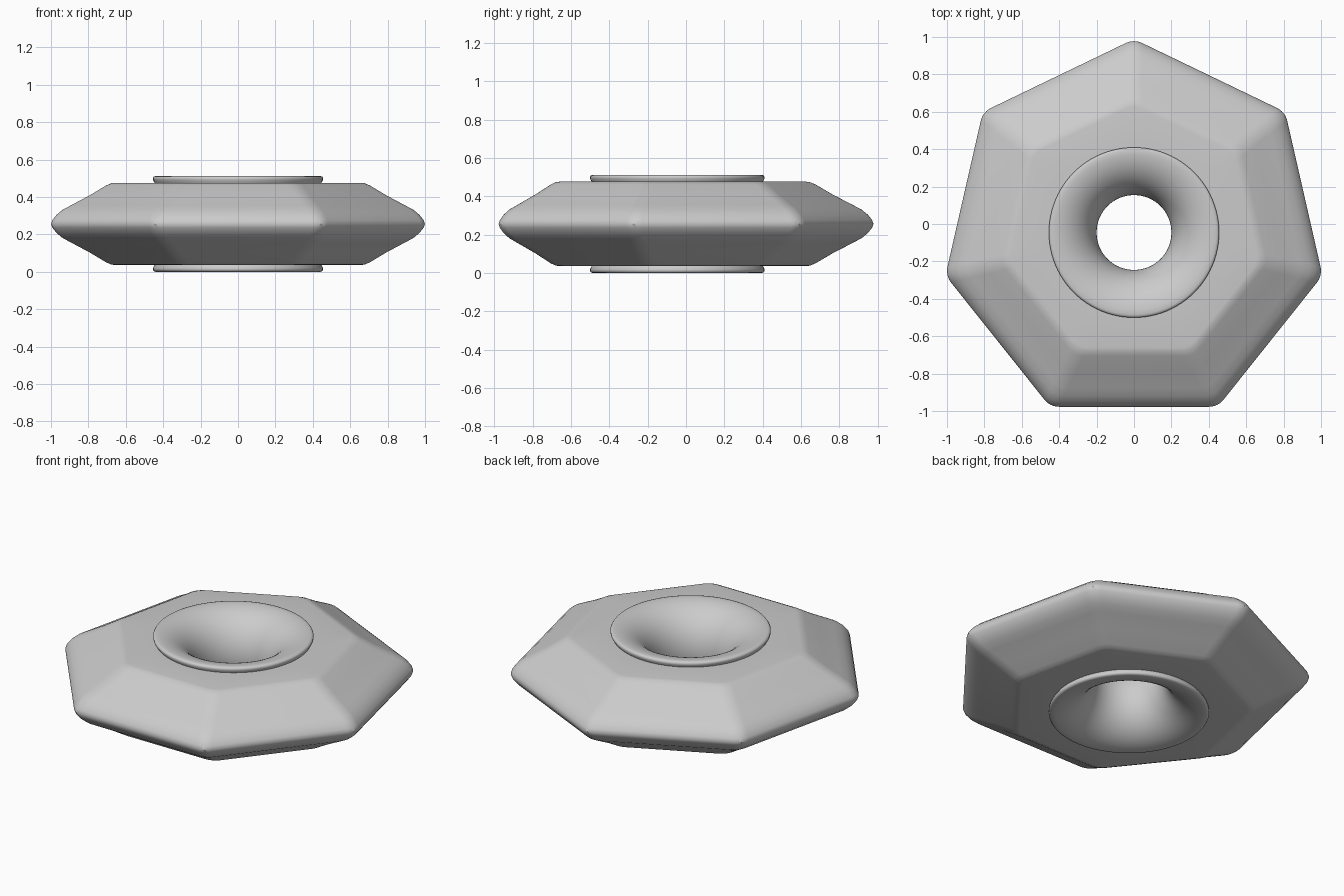
import bpy, bmesh
from math import sin, cos, pi, radians

if "Cube" in bpy.data.objects:
    bpy.data.objects.remove(bpy.data.objects["Cube"])

CY, MID = -0.0455, 0.256      # centre of the ring in y and z


def heptagon(apothem, fillet=0.1, steps=6):
    """Seven-sided outline with filleted corners, one corner pointing to +y."""
    pts = []
    dist = (apothem - fillet) / cos(pi / 7)
    for k in range(7):
        a = pi / 2 + k * 2 * pi / 7
        for i in range(steps + 1):
            b = a + (i / steps - 0.5) * 2 * pi / 7
            pts.append((dist * cos(a) + fillet * cos(b),
                        dist * sin(a) + fillet * sin(b)))
    return pts


def circle(radius, n, start):
    return [(radius * cos(start + 2 * pi * i / n),
             radius * sin(start + 2 * pi * i / n)) for i in range(n)]


def loft(name, rings, angle, closed=False):
    """Skin a stack of (outline, z) rings."""
    bm = bmesh.new()
    loops = [[bm.verts.new((x, y + CY, z + MID)) for x, y in pts] for pts, z in rings]
    pairs = list(zip(loops, loops[1:]))
    if closed:
        pairs.append((loops[-1], loops[0]))
    for a, b in pairs:
        n = len(a)
        for i in range(n):
            j = (i + 1) % n
            bm.faces.new((a[i], a[j], b[j], b[i]))
    bmesh.ops.recalc_face_normals(bm, faces=bm.faces)
    me = bpy.data.meshes.new(name)
    bm.to_mesh(me)
    bm.free()
    ob = bpy.data.objects.new(name, me)
    bpy.context.collection.objects.link(ob)
    bpy.ops.object.select_all(action='DESELECT')
    ob.select_set(True)
    bpy.context.view_layer.objects.active = ob
    bpy.ops.object.shade_smooth_by_angle(angle=radians(angle))
    return ob


# Heptagonal body: upper half profile (apothem, height), mirrored downward
half = [(0.615, 0.22), (0.635, 0.217), (0.66, 0.205), (0.74, 0.153), (0.832, 0.10),
        (0.875, 0.075), (0.905, 0.048), (0.925, 0.02), (0.9316, 0.0)]
profile = half + [(a, -z) for a, z in reversed(half[:-1])]
body = [(heptagon(a), z) for a, z in profile]
bore = circle(0.44, 49, pi / 2 - pi / 7)
loft("body", [(bore, 0.22)] + body + [(bore, -0.22)], 40)

# Flared hub: inner half of a torus with a thin raised rim above and below
N = 96
throat = []
for i in range(33):
    t = -pi / 2 + pi * i / 32
    throat.append((0.44 - 0.24 * cos(t), 0.256 * sin(t)))
rim = [(0.45, 0.253), (0.455, 0.246), (0.455, 0.236), (0.445, 0.218)]
outline = [(r, -z) for r, z in reversed(rim)] + throat + rim
loft("hub", [(circle(r, N, 0), z) for r, z in outline], 40)
